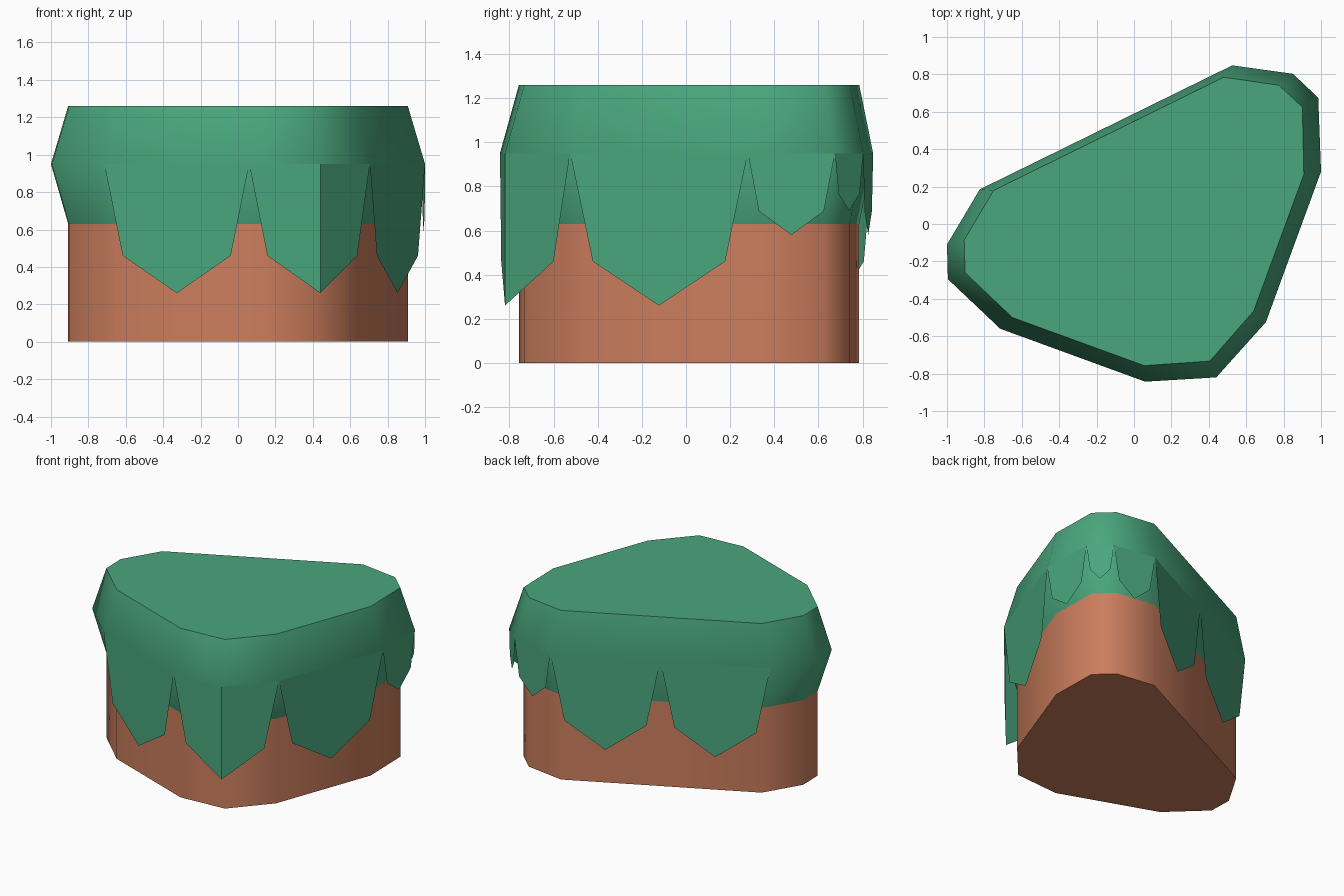
import bpy
import math
from mathutils import Vector

if "Cube" in bpy.data.objects:
    bpy.data.objects.remove(bpy.data.objects["Cube"])

# Counter-clockwise outlines: wide rim of the cap, and the narrower body / cap top
RIM = [(-0.825, 0.185), (-1.0, -0.11), (-0.995, -0.295), (-0.715, -0.56),
       (0.06, -0.843), (0.44, -0.82), (0.705, -0.525), (1.0, 0.28),
       (0.985, 0.675), (0.85, 0.803), (0.525, 0.848)]
CORE = [(-0.75, 0.18), (-0.908, -0.085), (-0.903, -0.26), (-0.65, -0.50),
        (0.055, -0.757), (0.405, -0.733), (0.64, -0.465), (0.908, 0.265),
        (0.90, 0.625), (0.775, 0.742), (0.48, 0.785)]
Z_BASE, Z_RIM, Z_TOP = 0.63, 0.95, 1.26


def material(name, rgb):
    m = bpy.data.materials.new(name)
    m.diffuse_color = (*rgb, 1)
    m.use_nodes = True
    m.node_tree.nodes["Principled BSDF"].inputs["Base Color"].default_value = m.diffuse_color
    return m


GRASS = material("grass green", (0.068, 0.385, 0.205))
EARTH = material("earth brown", (0.60, 0.208, 0.110))


def add_mesh(name, verts, faces, mat, smooth):
    me = bpy.data.meshes.new(name)
    me.from_pydata(verts, [], faces)
    me.materials.append(mat)
    ob = bpy.data.objects.new(name, me)
    bpy.context.collection.objects.link(ob)
    if smooth:
        bpy.ops.object.select_all(action='DESELECT')
        ob.select_set(True)
        bpy.context.view_layer.objects.active = ob
        bpy.ops.object.shade_smooth_by_angle(angle=math.radians(60))
    return ob


def loft(name, layers, mat, bottom=True, top=True):
    n = len(RIM)
    verts = [(x, y, z) for ring, z in layers for x, y in ring]
    faces = [(k * n + i, k * n + (i + 1) % n, (k + 1) * n + (i + 1) % n, (k + 1) * n + i)
             for k in range(len(layers) - 1) for i in range(n)]
    if bottom:
        faces.append(tuple(reversed(range(n))))
    if top:
        faces.append(tuple(range(len(verts) - n, len(verts))))
    return add_mesh(name, verts, faces, mat, True)


def drip(name, a, tip, b, drop):
    # Pointed sheet hanging from the rim, in two halves that meet at the tip
    a, tip, b = Vector(a), Vector(tip), Vector(b)
    sa, sb = a.lerp(tip, 0.255), b.lerp(tip, 0.255)
    pts = [(a, 0), (sa, 0.71), (tip, 1), (tip, 0), (sb, 0.71), (b, 0)]
    verts = [(p.x, p.y, Z_RIM - f * drop) for p, f in pts]
    add_mesh(name, verts, [(0, 1, 2, 3), (3, 2, 4, 5)], GRASS, False)


def mid(a, b, t=0.5):
    return tuple(Vector(a).lerp(Vector(b), t))


# Earth body and grass cap
loft("earth_body", [(CORE, 0), (CORE, Z_BASE)], EARTH, top=False)
loft("grass_cap", [(CORE, Z_BASE), (RIM, Z_RIM), (CORE, Z_TOP)], GRASS, bottom=False)

# Drips on single rim edges: (edge start, drop)
for i, drop in [(3, 0.69), (6, 0.69), (7, 0.37), (8, 0.26), (9, 0.37)]:
    drip(f"grass_drip_{i}", RIM[i], mid(RIM[i], RIM[i + 1]), RIM[i + 1], drop)

# Drip folded around the front corner
drip("grass_drip_corner", RIM[4], RIM[5], RIM[6], 0.69)

# Two drips sharing the long back edge
for k in range(2):
    a, t, b = (mid(RIM[10], RIM[0], k / 2 + s / 4) for s in range(3))
    drip(f"grass_drip_back_{k + 1}", a, t, b, 0.69)
